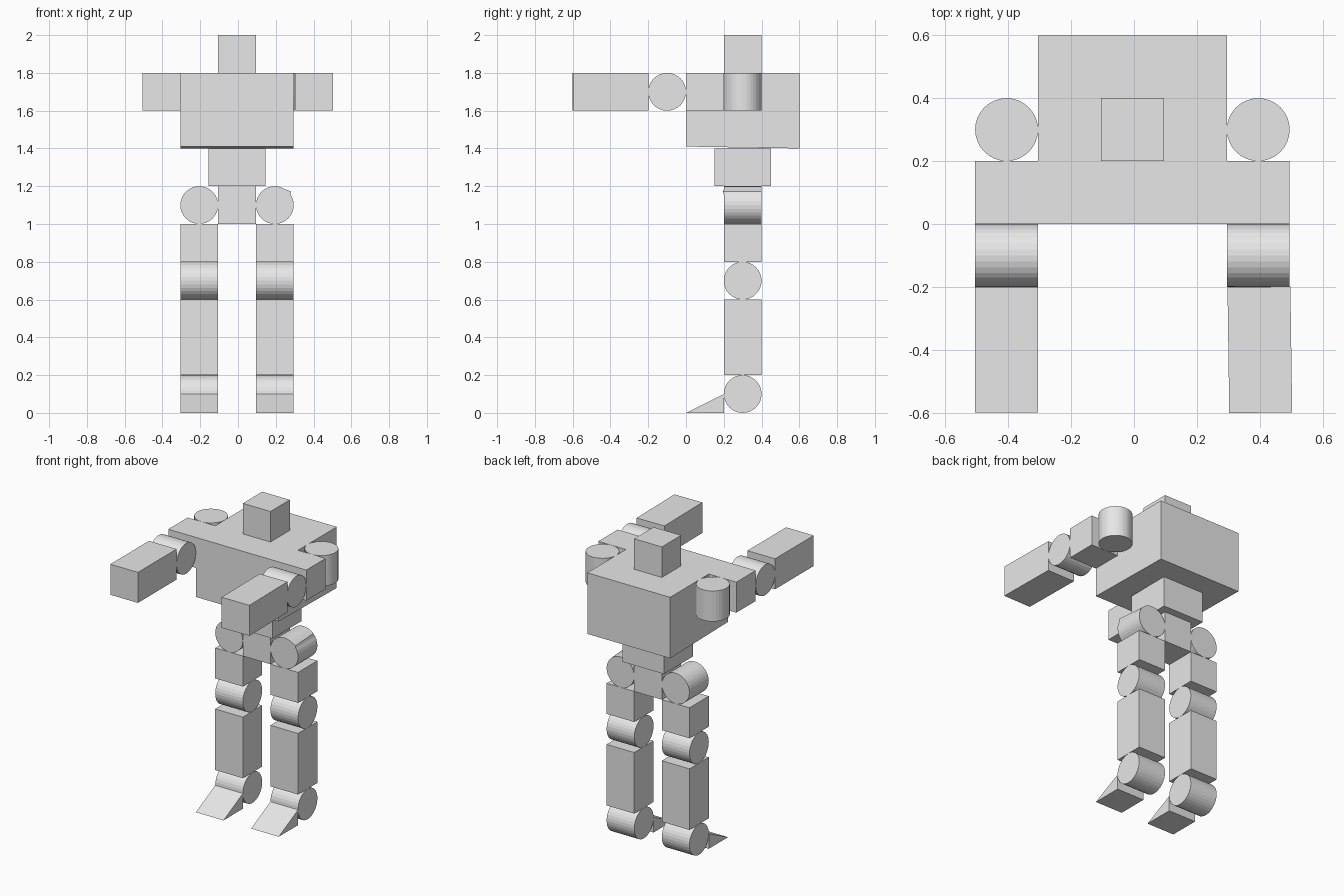
import bpy, bmesh
from math import pi, radians
from mathutils import Matrix, Vector

cube = bpy.data.objects.get("Cube")
if cube:
    bpy.data.objects.remove(cube, do_unlink=True)

grey = bpy.data.materials.new("light grey")
grey.use_nodes = True
grey.diffuse_color = (0.8, 0.8, 0.8, 1)
grey.node_tree.nodes["Principled BSDF"].inputs["Base Color"].default_value = (0.8, 0.8, 0.8, 1)

MID = -0.005   # the body's own centre line
BODY_Y = 0.3   # depth of the spine and legs
R = 0.1        # joint radius


def finish(bm, name, loc):
    mesh = bpy.data.meshes.new(name)
    bm.to_mesh(mesh)
    bm.free()
    mesh.materials.append(grey)
    obj = bpy.data.objects.new(name, mesh)
    obj.location = loc
    bpy.context.collection.objects.link(obj)
    return obj


def box(name, loc, size):
    bm = bmesh.new()
    bmesh.ops.create_cube(bm, size=1, matrix=Matrix.Diagonal((*size, 1)))
    return finish(bm, name, loc)


def joint(name, loc, axis):
    """Flat-sided cylinder, 0.2 long and 0.2 across, along the given axis."""
    turn = {"x": Matrix.Rotation(pi / 2, 4, "Y"),
            "y": Matrix.Rotation(pi / 2, 4, "X"),
            "z": Matrix.Identity(4)}[axis]
    bm = bmesh.new()
    bmesh.ops.create_cone(bm, cap_ends=True, segments=32, radius1=R, radius2=R,
                          depth=2 * R, matrix=turn)
    return finish(bm, name, loc)


def wedge(name, loc):
    """Foot sloping down from the ankle to the toe."""
    bm = bmesh.new()
    profile = [(-R, 0), (R, 0), (R, R)]
    face = bm.faces.new([bm.verts.new((-R, y, z)) for y, z in profile])
    side = bmesh.ops.extrude_face_region(bm, geom=[face])["geom"]
    bmesh.ops.translate(bm, vec=(2 * R, 0, 0),
                        verts=[v for v in side if isinstance(v, bmesh.types.BMVert)])
    bmesh.ops.recalc_face_normals(bm, faces=bm.faces)
    return finish(bm, name, loc)


# Head and trunk
box("head", (MID, BODY_Y, 1.9), (0.2, 0.2, 0.2))
torso = box("torso", (MID, BODY_Y, 1.6), (0.6, 0.6, 0.4))
for v in torso.data.vertices:          # front lower edge sits slightly high
    if v.co.y < 0 and v.co.z < 0:
        v.co.z += 0.01
box("waist", (MID, BODY_Y, 1.3), (0.3, 0.3, 0.2))
box("pelvis", (MID, BODY_Y, 1.1), (0.2, 0.2, 0.2))

for side, s in (("right", -1), ("left", 1)):
    # Leg
    x = MID + 0.2 * s
    hip = joint(side + "_hip", (x, BODY_Y, 1.1), "y")
    box(side + "_thigh", (x, BODY_Y, 0.9), (0.2, 0.2, 0.2))
    joint(side + "_knee", (x, BODY_Y, 0.7), "x")
    box(side + "_shin", (x, BODY_Y, 0.4), (0.2, 0.2, 0.4))
    joint(side + "_ankle", (x, BODY_Y, 0.1), "x")
    wedge(side + "_foot", (x, 0.1, 0))

    # Arm reaching forward
    x = MID + 0.4 * s
    joint(side + "_shoulder", (x, BODY_Y, 1.7), "z")
    box(side + "_upper_arm", (x, 0.1, 1.7), (0.2, 0.2, 0.2))
    joint(side + "_elbow", (x, -0.1, 1.7), "x")
    forearm = box(side + "_forearm", (x, -0.4, 1.7), (0.2, 0.4, 0.2))

    # The left side is slightly uneven
    if s > 0:
        forearm.location.x += 0.005
        forearm.rotation_euler.z = radians(0.8)
        corner = Vector((0.07, -R, 0.07))
        v = min(hip.data.vertices, key=lambda v: (v.co - corner).length)
        v.co = (0.085, -0.106, 0.073)
